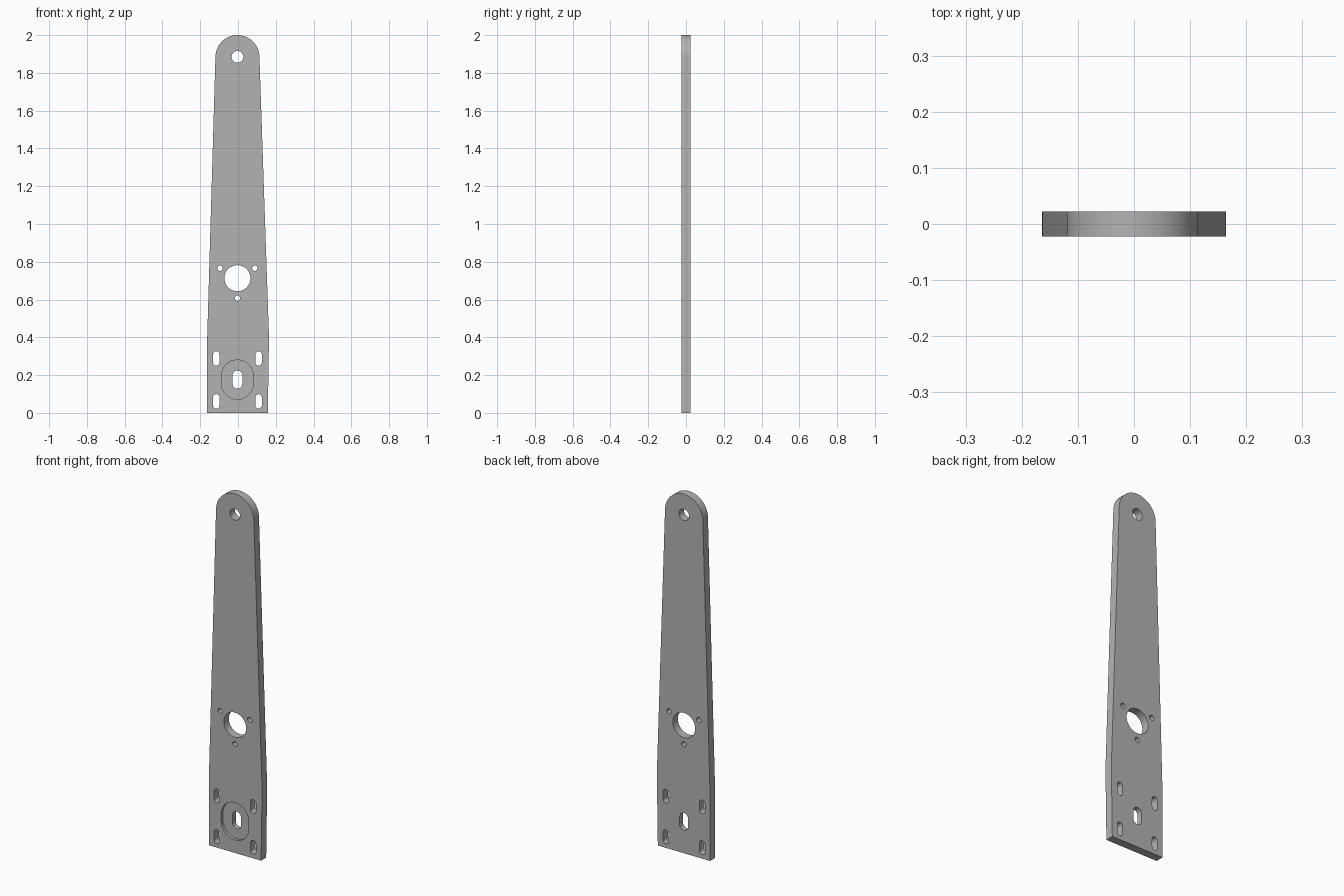
import bpy, bmesh
from math import pi, cos, sin

cube = bpy.data.objects.get("Cube")
if cube:
    bpy.data.objects.remove(cube, do_unlink=True)

AXIS = -0.003            # centre line of the holes
FRONT, BACK = -0.0225, 0.0225

grey = bpy.data.materials.new("plain grey")
grey.use_nodes = True
grey.diffuse_color = (0.45, 0.45, 0.45, 1)
grey.node_tree.nodes["Principled BSDF"].inputs["Base Color"].default_value = grey.diffuse_color


def arc(x, z, r, start, end, steps):
    angles = [start + (end - start) * i / steps for i in range(steps + 1)]
    return [(x + r * cos(a), z + r * sin(a)) for a in angles]


def slot(x, z, r, half=0.0):
    """Outline of a vertical slot, or of a circle when half is zero."""
    if not half:
        return arc(x, z, r, 0, 2 * pi, 48)[:-1]
    return arc(x, z + half, r, 0, pi, 24) + arc(x, z - half, r, pi, 2 * pi, 24)


def prism(name, outline, y0, y1):
    bm = bmesh.new()
    face = bm.faces.new([bm.verts.new((x, y0, z)) for x, z in outline])
    out = bmesh.ops.extrude_face_region(bm, geom=[face])
    moved = [v for v in out["geom"] if isinstance(v, bmesh.types.BMVert)]
    bmesh.ops.translate(bm, verts=moved, vec=(0, y1 - y0, 0))
    bmesh.ops.recalc_face_normals(bm, faces=bm.faces)
    mesh = bpy.data.meshes.new(name)
    bm.to_mesh(mesh)
    bm.free()
    mesh.materials.append(grey)
    obj = bpy.data.objects.new(name, mesh)
    bpy.context.collection.objects.link(obj)
    return obj


# Tapered plate with a rounded top
outline = [(-0.163, 0.4), (-0.164, 0), (0.158, 0), (0.164, 0.4)]
outline += arc(AXIS, 1.8835, 0.1165, 0.034, pi - 0.034, 48)
plate = prism("tapered_plate", outline, FRONT, BACK)

# Pivot hole, bore with three screw holes, and slots in the base
cuts = [("pivot_hole", slot(AXIS, 1.885, 0.031)),
        ("bore", slot(AXIS, 0.713, 0.069)),
        ("centre_slot", slot(AXIS, 0.176, 0.026, 0.022))]
for i in range(3):
    a = pi / 6 + i * 2 * pi / 3
    cuts.append(("screw_hole", slot(AXIS + 0.106 * cos(a), 0.713 + 0.106 * sin(a), 0.014)))
for side in (-1, 1):
    for z in (0.061, 0.288):
        cuts.append(("mounting_slot", slot(AXIS + side * 0.112, z, 0.017, 0.021)))

cutters = [prism(name + "_cutter", shape, FRONT - 0.05, BACK + 0.05) for name, shape in cuts]
# Shallow recess around the centre slot, on the front only
cutters.append(prism("recess_cutter", slot(AXIS, 0.176, 0.085, 0.019), FRONT - 0.05, FRONT + 0.016))

for cutter in cutters:
    mod = plate.modifiers.new(cutter.name, "BOOLEAN")
    mod.operation = "DIFFERENCE"
    mod.solver = "EXACT"
    mod.object = cutter

# Bake the cuts and discard the cutters
graph = bpy.context.evaluated_depsgraph_get()
cut_mesh = bpy.data.meshes.new_from_object(plate.evaluated_get(graph))
plate.modifiers.clear()
plate.data = cut_mesh
for cutter in cutters:
    bpy.data.objects.remove(cutter, do_unlink=True)

bpy.ops.object.select_all(action="DESELECT")
plate.select_set(True)
bpy.context.view_layer.objects.active = plate
bpy.ops.object.shade_smooth_by_angle(angle=pi / 6)
